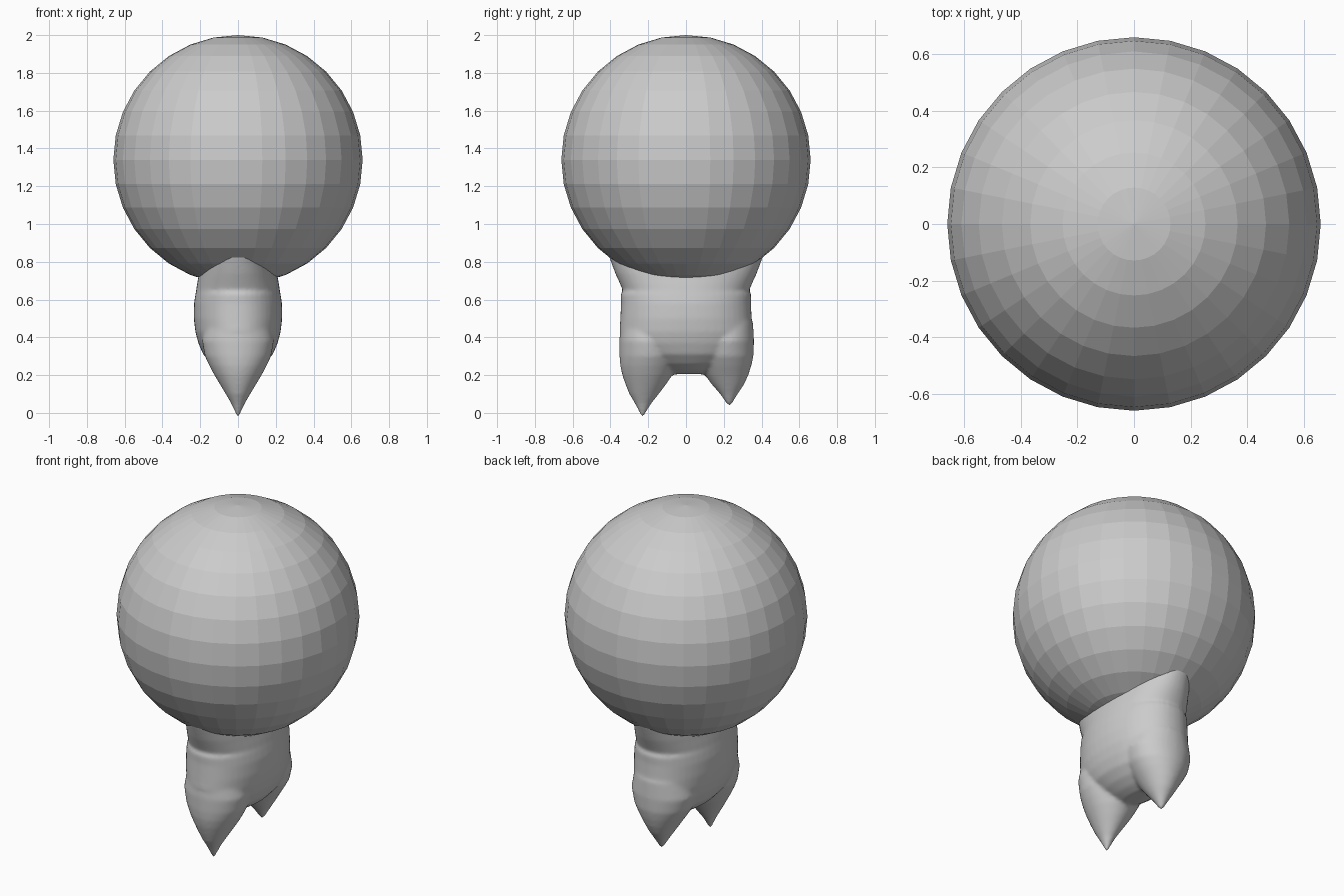
import bpy, bmesh, math


def loft(bm, rings, power=2.0, n=48):
    """Closed loft of oval rings (z, centre_y, half_x, half_y), top to bottom."""
    loops = []
    for z, cy, rx, ry in rings:
        loop = []
        for i in range(n):
            a = 2 * math.pi * i / n
            c, s = math.cos(a), math.sin(a)
            x = math.copysign(abs(c) ** (2 / power), c) * rx
            y = math.copysign(abs(s) ** (2 / power), s) * ry
            loop.append(bm.verts.new((x, cy + y, z)))
        loops.append(loop)
    for top, low in zip(loops, loops[1:]):
        for i in range(n):
            j = (i + 1) % n
            bm.faces.new((top[j], top[i], low[i], low[j]))
    bm.faces.new(loops[0])
    bm.faces.new(loops[-1][::-1])


# Ball: flat-shaded sphere
bpy.ops.mesh.primitive_uv_sphere_add(segments=32, ring_count=16, radius=0.66,
                                     location=(0, 0, 1.34))
bpy.context.object.name = "ball"

# Forked base: oval body plus two pointed legs, fused into one soft skin
bm = bmesh.new()
loft(bm, [
    (0.90, 0, 0.17, 0.43), (0.82, 0, 0.19, 0.405), (0.74, 0, 0.206, 0.375),
    (0.68, 0, 0.217, 0.348), (0.645, 0, 0.222, 0.333), (0.63, 0, 0.225, 0.346),
    (0.58, 0, 0.233, 0.344), (0.50, 0, 0.234, 0.348), (0.43, 0.002, 0.226, 0.354),
    (0.37, 0.004, 0.21, 0.342), (0.31, 0.01, 0.185, 0.29), (0.26, 0.015, 0.14, 0.22),
    (0.225, 0.02, 0.09, 0.15), (0.205, 0.02, 0.04, 0.10),
], power=2.15)
# Front leg
loft(bm, [
    (0.48, -0.19, 0.17, 0.155), (0.38, -0.195, 0.19, 0.158), (0.30, -0.195, 0.175, 0.157),
    (0.25, -0.20, 0.152, 0.148), (0.20, -0.205, 0.125, 0.132), (0.15, -0.213, 0.095, 0.107),
    (0.10, -0.222, 0.065, 0.078), (0.05, -0.227, 0.036, 0.044), (-0.02, -0.23, 0.006, 0.006),
])
# Back leg
loft(bm, [
    (0.48, 0.20, 0.17, 0.155), (0.38, 0.20, 0.19, 0.160), (0.30, 0.205, 0.168, 0.152),
    (0.25, 0.21, 0.138, 0.136), (0.20, 0.215, 0.105, 0.115), (0.15, 0.222, 0.074, 0.085),
    (0.10, 0.227, 0.043, 0.047), (0.035, 0.23, 0.006, 0.006),
])
bmesh.ops.recalc_face_normals(bm, faces=bm.faces)
mesh = bpy.data.meshes.new("forked_base")
bm.to_mesh(mesh)
bm.free()
base = bpy.data.objects.new("forked_base", mesh)
bpy.context.collection.objects.link(base)

remesh = base.modifiers.new("fuse", 'REMESH')
remesh.mode = 'VOXEL'
remesh.voxel_size = 0.01
remesh.use_smooth_shade = True
soften = base.modifiers.new("soften", 'SMOOTH')
soften.factor = 0.5
soften.iterations = 8
